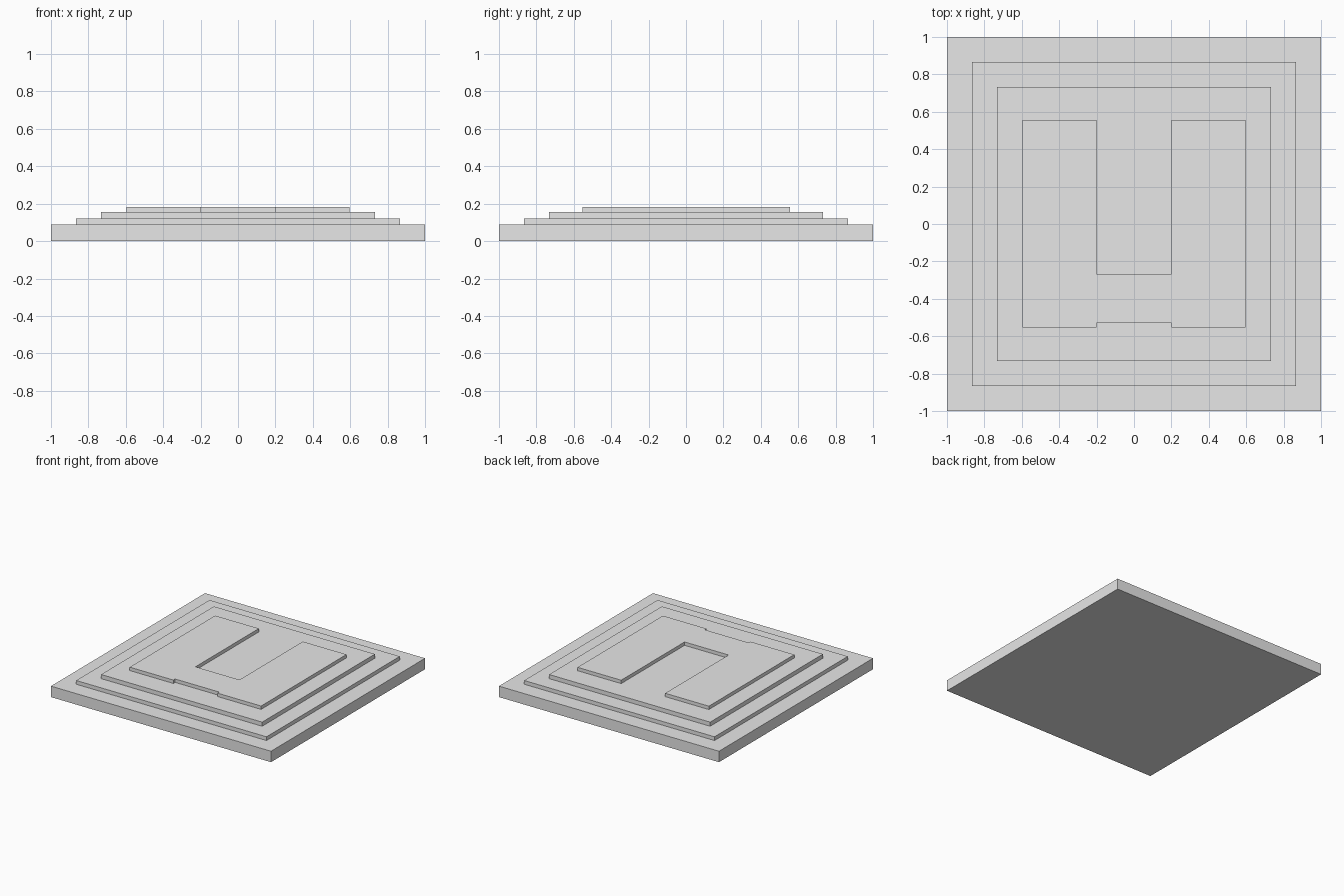
import bpy
import bmesh

cube = bpy.data.objects.get("Cube")
if cube:
    bpy.data.objects.remove(cube, do_unlink=True)

# Single plain grey for every part
grey = bpy.data.materials.new("light_grey")
grey.use_nodes = True
grey.diffuse_color = (0.8, 0.8, 0.8, 1)
grey.node_tree.nodes["Principled BSDF"].inputs["Base Color"].default_value = (0.8, 0.8, 0.8, 1)


def slab(name, outline, bottom, top):
    """Extrude a flat outline from bottom to top."""
    bm = bmesh.new()
    base = bm.faces.new([bm.verts.new((x, y, bottom)) for x, y in outline])
    extruded = bmesh.ops.extrude_face_region(bm, geom=[base], use_keep_orig=True)["geom"]
    for v in extruded:
        if isinstance(v, bmesh.types.BMVert):
            v.co.z = top
    bmesh.ops.recalc_face_normals(bm, faces=bm.faces)
    mesh = bpy.data.meshes.new(name)
    bm.to_mesh(mesh)
    bm.free()
    mesh.materials.append(grey)
    obj = bpy.data.objects.new(name, mesh)
    bpy.context.collection.objects.link(obj)
    return obj


def square(h):
    return [(-h, -h), (h, -h), (h, h), (-h, h)]


# Stepped square tiers, stacked from the ground up
tiers = [("base_plinth", 1.0, 0.09), ("lower_step", 0.865, 0.121), ("upper_step", 0.732, 0.155)]
z = 0
for name, half, top in tiers:
    slab(name, square(half), z, top)
    z = top

# U-shaped pad: deep slot at the back, shallow notch at the front
right_half = [(0.2, -0.53), (0.2, -0.553), (0.597, -0.553),
              (0.597, 0.556), (0.2, 0.556), (0.2, -0.267)]
left_half = [(-x, y) for x, y in reversed(right_half)]
slab("u_shaped_pad", right_half + left_half, z, 0.183)
